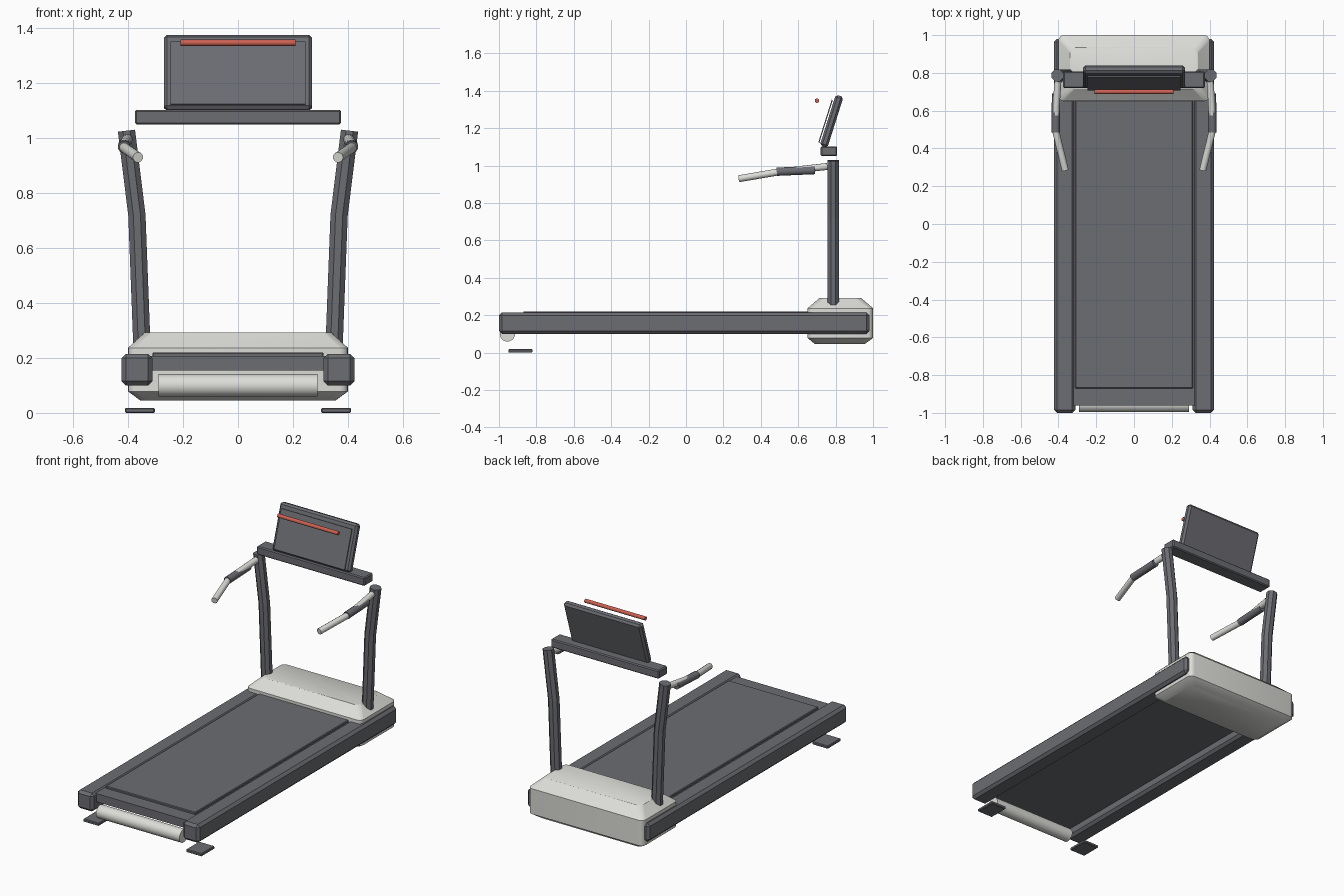
import bpy, bmesh, math
from mathutils import Vector, Matrix

cube = bpy.data.objects.get("Cube")
if cube:
    bpy.data.objects.remove(cube, do_unlink=True)


def material(name, rgb):
    m = bpy.data.materials.new(name)
    m.use_nodes = True
    col = (*rgb, 1.0)
    m.diffuse_color = col
    m.node_tree.nodes["Principled BSDF"].inputs["Base Color"].default_value = col
    return m


GREY = material("dark grey", (0.15, 0.153, 0.17))
LIGHT = material("light grey", (0.72, 0.72, 0.69))
RED = material("red", (0.6, 0.12, 0.085))


def finish(name, bm, mat, smooth=None):
    bmesh.ops.recalc_face_normals(bm, faces=bm.faces)
    me = bpy.data.meshes.new(name)
    bm.to_mesh(me)
    bm.free()
    me.materials.append(mat)
    ob = bpy.data.objects.new(name, me)
    bpy.context.collection.objects.link(ob)
    if smooth:
        bpy.ops.object.select_all(action='DESELECT')
        ob.select_set(True)
        bpy.context.view_layer.objects.active = ob
        bpy.ops.object.shade_smooth_by_angle(angle=math.radians(smooth))
    return ob


def box(name, lo, hi, mat, bevel=0.0, tilt=0.0):
    """Box between two corners, with chamfered edges, tilted about x at its centre."""
    lo, hi = Vector(lo), Vector(hi)
    bm = bmesh.new()
    bmesh.ops.create_cube(bm, size=1, matrix=Matrix.Diagonal((*(hi - lo), 1)))
    if bevel:
        bmesh.ops.bevel(bm, geom=bm.edges[:], offset=bevel, segments=1,
                        affect='EDGES', profile=0.5)
    place = Matrix.Translation((lo + hi) / 2) @ Matrix.Rotation(tilt, 4, 'X')
    bmesh.ops.transform(bm, matrix=place, verts=bm.verts)
    return finish(name, bm, mat)


def loft(name, rings, mat, smooth=None):
    """Skin closed rings of equal length and cap both ends."""
    bm = bmesh.new()
    loops = [[bm.verts.new(p) for p in r] for r in rings]
    n = len(loops[0])
    for a, b in zip(loops, loops[1:]):
        for i in range(n):
            j = (i + 1) % n
            bm.faces.new((a[i], a[j], b[j], b[i]))
    bm.faces.new(loops[0])
    bm.faces.new(loops[-1])
    return finish(name, bm, mat, smooth)


def tube(name, path, radius, sides, mat, smooth=None):
    """Round bar that follows a path with mitred bends."""
    pts = [Vector(p) for p in path]
    rings = []
    for i, p in enumerate(pts):
        before = (p - pts[max(i - 1, 0)]).normalized()
        after = (pts[min(i + 1, len(pts) - 1)] - p).normalized()
        d = (before + after).normalized()
        ref = Vector((0, 1, 0)) if abs(d.y) < 0.7 else Vector((0, 0, 1))
        u = d.cross(ref).normalized()
        v = d.cross(u)
        ring = []
        for k in range(sides):
            a = 2 * math.pi * (k + 0.5) / sides
            ring.append(p + radius * (u * math.cos(a) + v * math.sin(a)))
        rings.append(ring)
    return loft(name, rings, mat, smooth)


def rounded_ring(half_x, y0, y1, z, r, seg=4):
    """Horizontal rectangle with rounded corners."""
    ring = []
    corners = ((1, y1, 0), (-1, y1, 1), (-1, y0, 2), (1, y0, 3))
    for side, y, quarter in corners:
        cx = side * (half_x - r)
        cy = y - r if y == y1 else y + r
        for k in range(seg + 1):
            a = (quarter + k / seg) * math.pi / 2
            ring.append((cx + r * math.cos(a), cy + r * math.sin(a), z))
    return ring


# Running deck and belt
box("deck", (-0.32, -0.96, 0.155), (0.32, 0.93, 0.207), GREY)
box("belt", (-0.312, -0.87, 0.2), (0.312, 0.72, 0.22), GREY, 0.004)

# Motor hood
loft("motor_hood", [
    rounded_ring(0.355, 0.69, 0.955, 0.045, 0.03),
    rounded_ring(0.4, 0.65, 1.0, 0.078, 0.03),
    rounded_ring(0.4, 0.65, 1.0, 0.237, 0.03),
    rounded_ring(0.34, 0.715, 0.935, 0.293, 0.03),
], LIGHT, 35)

# Roller under the front end
tube("front_roller", [(-0.29, -0.955, 0.1), (0.29, -0.955, 0.1)], 0.041, 24, LIGHT, 35)

# Parts on both sides
for side, s in (("left", 1), ("right", -1)):
    def mirror(points):
        return [(s * x, y, z) for x, y, z in points]

    xs = sorted((s * 0.311, s * 0.424))
    box(side + "_rail", (xs[0], -1.0, 0.1), (xs[1], 0.98, 0.215), GREY, 0.016)

    xs = sorted((s * 0.303, s * 0.412))
    box(side + "_foot", (xs[0], -0.95, 0.0), (xs[1], -0.82, 0.018), GREY, 0.004)

    tube(side + "_post", mirror([(0.35, 0.787, 0.25), (0.368, 0.787, 0.72),
                                 (0.406, 0.787, 1.027)]), 0.034, 8, GREY)

    tube(side + "_handle", mirror([(0.403, 0.755, 0.995), (0.412, 0.62, 0.98),
                                   (0.414, 0.49, 0.965), (0.364, 0.285, 0.93)]),
         0.019, 12, LIGHT, 35)
    tube(side + "_grip", mirror([(0.413, 0.69, 0.976), (0.414, 0.485, 0.967)]),
         0.023, 12, GREY, 35)

# Crossbar and tilted console
box("crossbar", (-0.375, 0.72, 1.05), (0.375, 0.807, 1.103), GREY, 0.006)
TILT = math.radians(-17.5)
box("console", (-0.27, 0.757, 1.095), (0.27, 0.8, 1.38), GREY, 0.012, TILT)
box("screen", (-0.245, 0.743, 1.117), (0.245, 0.749, 1.357), GREY, 0, TILT)

# Red bar in front of the console
tube("red_bar", [(-0.21, 0.7, 1.347), (0.21, 0.7, 1.347)], 0.012, 12, RED, 35)
